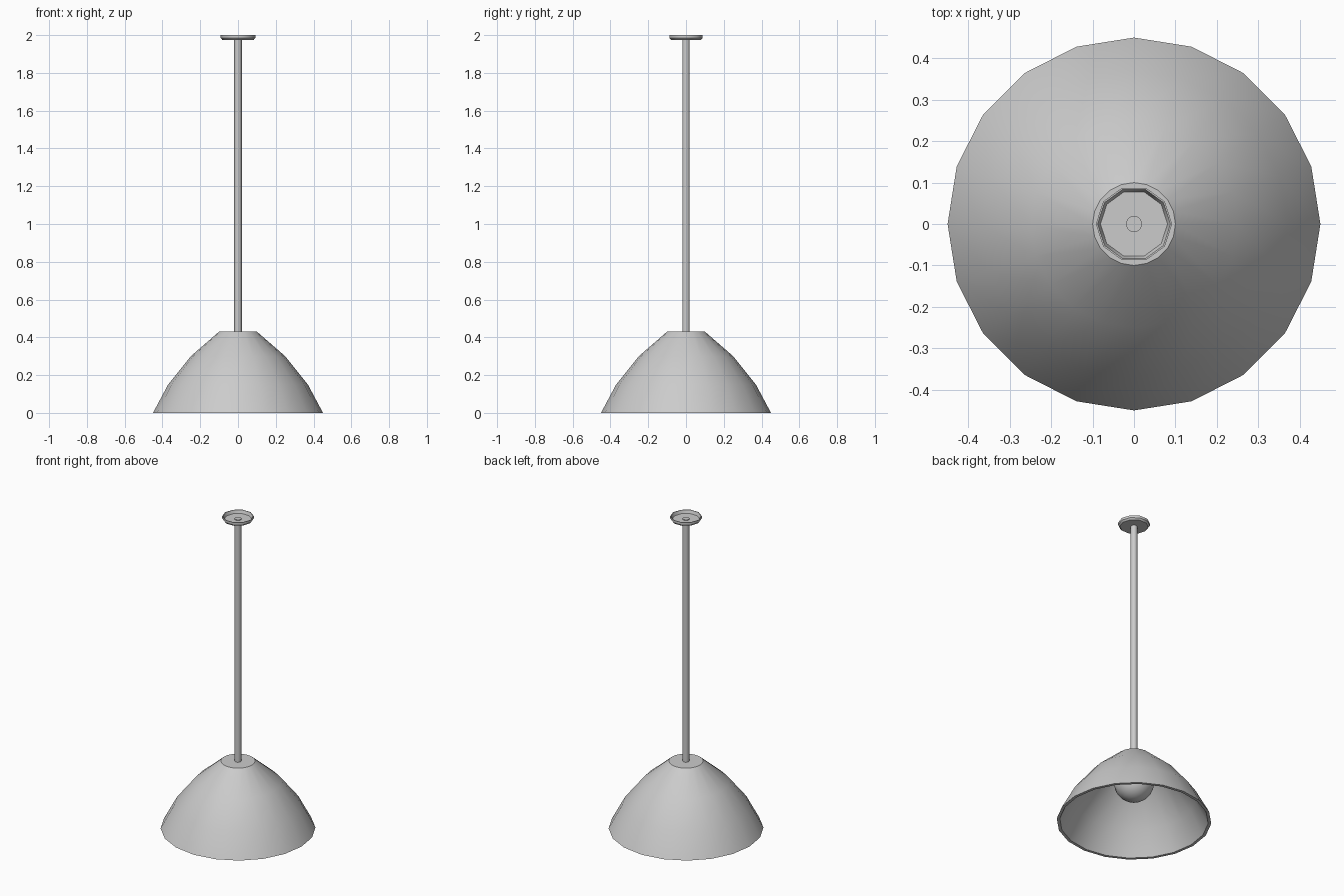
import bpy
import bmesh
from math import cos, sin, tau, radians

if "Cube" in bpy.data.objects:
    bpy.data.objects.remove(bpy.data.objects["Cube"])


def lathe(name, profile, sides, cap_first=False, cap_last=False, angle=40):
    """Revolve (radius, z) points around the z axis."""
    bm = bmesh.new()
    rings = [[bm.verts.new((r * cos(tau * i / sides), r * sin(tau * i / sides), z))
              for i in range(sides)] for r, z in profile]
    for a, b in zip(rings, rings[1:]):
        for i in range(sides):
            j = (i + 1) % sides
            bm.faces.new((a[i], a[j], b[j], b[i]))
    if cap_first:
        bm.faces.new(rings[0][::-1])
    if cap_last:
        bm.faces.new(rings[-1])
    bmesh.ops.recalc_face_normals(bm, faces=bm.faces[:])
    mesh = bpy.data.meshes.new(name)
    bm.to_mesh(mesh)
    bm.free()
    obj = bpy.data.objects.new(name, mesh)
    bpy.context.collection.objects.link(obj)
    smooth(obj, angle)
    return obj


def smooth(obj, angle):
    bpy.ops.object.select_all(action='DESELECT')
    obj.select_set(True)
    bpy.context.view_layer.objects.active = obj
    bpy.ops.object.shade_smooth_by_angle(angle=radians(angle))


# Shade: closed shell with an inner and outer wall
lathe("shade", [(0.09, 0.415), (0.237, 0.29), (0.355, 0.145), (0.432, 0.0),
                (0.45, 0.0), (0.37, 0.15), (0.25, 0.30), (0.10, 0.43)],
      20, cap_first=True, cap_last=True, angle=35)

# Hanging rod, running from the ceiling dish to the bulb
lathe("hanging_rod", [(0.02, 0.36), (0.02, 1.985)], 10, True, True)

# Ceiling mount: shallow dish open at the top
lathe("ceiling_dish", [(0.083, 1.975), (0.092, 1.985), (0.092, 2.0),
                       (0.088, 2.0), (0.081, 1.98)],
      10, True, True)

# Bulb inside the shade
bpy.ops.mesh.primitive_uv_sphere_add(segments=20, ring_count=12, radius=0.117,
                                     location=(0, 0, 0.257))
bulb = bpy.context.object
bulb.name = "bulb"
smooth(bulb, 40)
